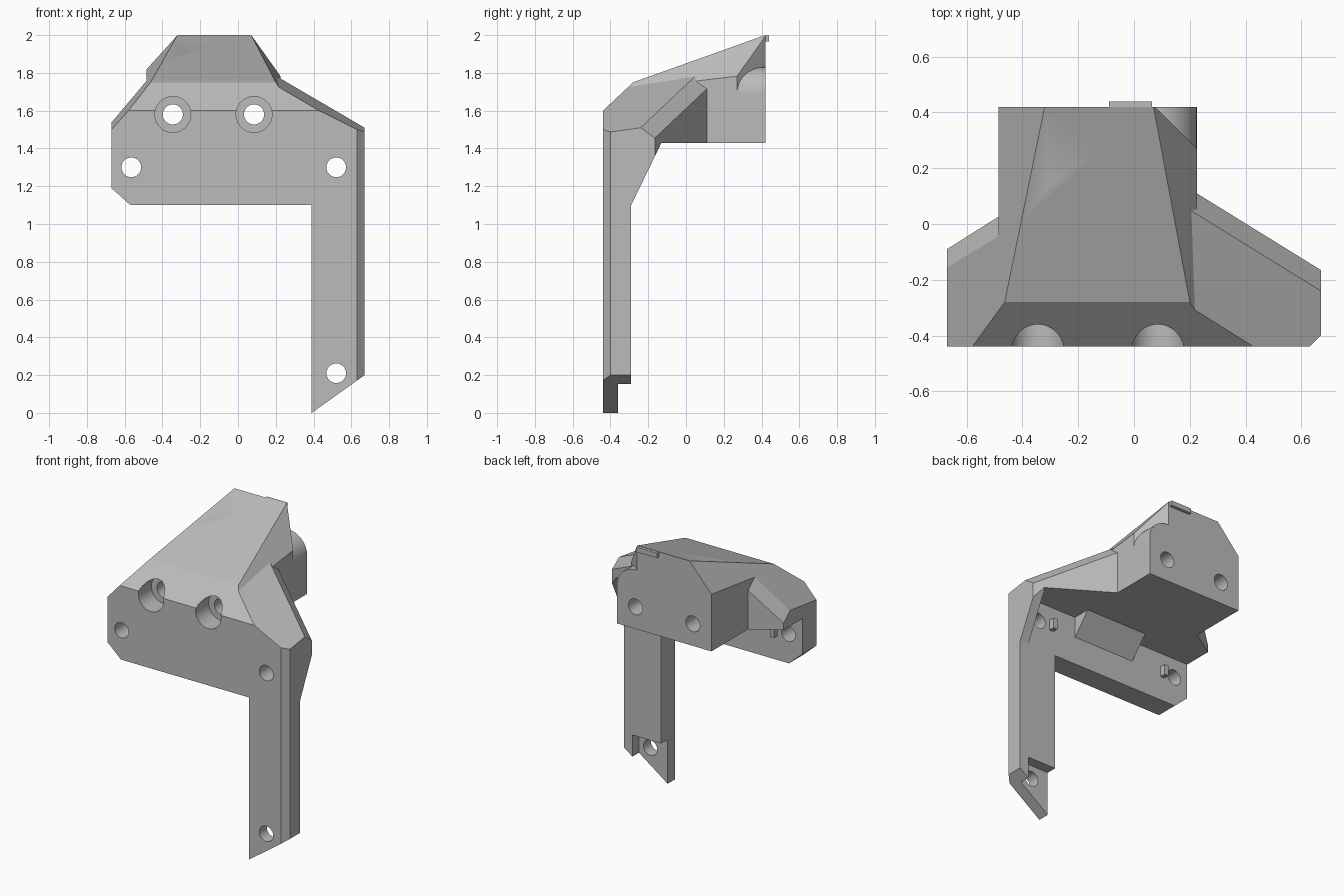
import bpy, bmesh, math
from mathutils import Vector

if "Cube" in bpy.data.objects:
    bpy.data.objects.remove(bpy.data.objects["Cube"])

grey = bpy.data.materials.new("plain grey")
grey.use_nodes = True
grey.diffuse_color = (0.5, 0.5, 0.5, 1)
grey.node_tree.nodes["Principled BSDF"].inputs["Base Color"].default_value = (0.5, 0.5, 0.5, 1)


def finish(name, bm):
    bmesh.ops.recalc_face_normals(bm, faces=bm.faces)
    mesh = bpy.data.meshes.new(name)
    bm.to_mesh(mesh)
    bm.free()
    mesh.materials.append(grey)
    obj = bpy.data.objects.new(name, mesh)
    bpy.context.collection.objects.link(obj)
    return obj


def slice_off(bm, planes):
    """Remove everything beyond each (point, outward normal) plane."""
    for point, normal in planes:
        geom = bm.verts[:] + bm.edges[:] + bm.faces[:]
        bmesh.ops.bisect_plane(bm, geom=geom, plane_co=point, plane_no=normal, clear_outer=True)
        rim = [e for e in bm.edges if e.is_boundary]
        if rim:
            bmesh.ops.holes_fill(bm, edges=rim)


def prism(name, profile, axis, lo, hi, planes=()):
    """Extrude a 2D profile along an axis, then slice it."""
    def place(a, b, t):
        return {"x": (t, a, b), "y": (a, t, b), "z": (a, b, t)}[axis]
    bm = bmesh.new()
    face = bm.faces.new([bm.verts.new(place(a, b, lo)) for a, b in profile])
    moved = bmesh.ops.extrude_face_region(bm, geom=[face])["geom"]
    bmesh.ops.translate(bm, vec=place(0, 0, hi - lo),
                        verts=[v for v in moved if isinstance(v, bmesh.types.BMVert)])
    slice_off(bm, planes)
    return finish(name, bm)


def box(name, x, y, z, planes=()):
    corners = [(x[0], y[0]), (x[1], y[0]), (x[1], y[1]), (x[0], y[1])]
    return prism(name, corners, "z", z[0], z[1], planes)


def rod(name, x, z, radius, y0, y1, sides=48):
    ring = [(x + radius * math.cos(math.tau * i / sides),
             z + radius * math.sin(math.tau * i / sides)) for i in range(sides)]
    return prism(name, ring, "y", y0, y1)


def combine(target, other, operation):
    mod = target.modifiers.new(operation, "BOOLEAN")
    mod.operation, mod.object, mod.solver = operation, other, "EXACT"
    bpy.context.view_layer.objects.active = target
    bpy.ops.object.modifier_apply(modifier=mod.name)
    bpy.data.objects.remove(other)


def plane_through(a, b, c):
    """Upward-facing plane through three points."""
    a, b, c = Vector(a), Vector(b), Vector(c)
    n = (b - a).cross(c - a)
    return a, (n if n.z > 0 else -n)


# Shared roof planes
top = ((0, 0.42, 2), (0, -0.357, 1))
brow = ((0, -0.44, 1.6), (0, -0.9375, 1))
right_slope = ((-0.58, -0.44, 1.6), (-1.11, -0.13, 1))
left_slope = ((0.07, 0.42, 2), (1.29, -0.117, 1))
wing_slope = ((0.225, -0.31, 1.72), (0.495, -0.145, 1))
left_wall = ((0.67, -0.165, 1.4), (0.275, 0.445, 0))
right_wall = ((-0.67, -0.09, 1.4), (-0.12, 0.19, 0))
left_bevel = plane_through((0.67, -0.24, 1.51), (0.225, 0.035, 1.77), (0.67, -0.165, 1.455))
right_bevel = plane_through((-0.67, -0.155, 1.535), (-0.48, -0.04, 1.763), (-0.67, -0.09, 1.475))
corner_bevel = ((0.65, -0.42, 0), (1, -1, 0))

# Front plate with the long leg
outline = [(-0.67, 1.48), (-0.67, 1.19), (-0.57, 1.1), (0.39, 1.1),
           (0.39, 0), (0.67, 0.2), (0.67, 1.48)]
bracket = prism("mounting_bracket", outline, "y", -0.44, -0.29, [corner_bevel])

# Hood block, with a notch at the rear corner over a rounded shoulder
hood = box("hood", (-0.485, 0.225), (-0.44, 0.42), (1.43, 2.05),
           [top, brow, right_slope, left_slope])
notch = prism("notch_cutter", [(0.07, 0.425), (0.23, 0.265), (0.3, 0.5), (0.07, 0.5)],
              "z", 1.69, 2.1)
combine(hood, notch, "DIFFERENCE")
combine(hood, rod("shoulder", 0.085, 1.69, 0.14, 0.2, 0.42), "UNION")

# Side wings, gussets, rear tab
parts = [
    hood,
    box("left_wing", (0, 0.67), (-0.44, 0.4), (1.43, 2),
        [top, brow, wing_slope, left_wall, left_bevel, corner_bevel]),
    box("right_wing", (-0.67, 0), (-0.44, 0.4), (1.43, 2),
        [top, brow, right_slope, right_wall, right_bevel]),
    prism("leg_gusset", [(-0.32, 1.1), (-0.29, 1.1), (-0.13, 1.43), (-0.13, 1.44), (-0.32, 1.44)],
          "x", 0.605, 0.67, [left_wall]),
    prism("middle_gusset", [(-0.32, 1.26), (-0.29, 1.29), (-0.15, 1.45), (-0.32, 1.45)],
          "x", -0.23, 0.23),
    box("rear_tab", (-0.09, 0.065), (0.4, 0.44), (1.965, 1.998), [top]),
]
for x in (-0.47, 0.42):
    parts.append(box("locating_peg", (x - 0.015, x + 0.015), (-0.31, -0.25), (1.265, 1.335)))
for part in parts:
    combine(bracket, part, "UNION")

# Pocket at the foot of the leg
combine(bracket, box("foot_cutter", (0.3, 0.605), (-0.36, -0.2), (-0.1, 0.3)), "DIFFERENCE")

# Screw holes: counterbored through the hood, plain through the plate
for x in (-0.345, 0.085):
    combine(bracket, rod("bore_cutter", x, 1.58, 0.095, -0.6, -0.3), "DIFFERENCE")
    combine(bracket, rod("hole_cutter", x, 1.58, 0.053, -0.5, 0.6), "DIFFERENCE")
for x, z in ((-0.565, 1.3), (0.52, 1.3), (0.52, 0.21)):
    combine(bracket, rod("hole_cutter", x, z, 0.052, -0.6, -0.2), "DIFFERENCE")

# Smooth the round walls, keep the edges sharp
bpy.ops.object.select_all(action="DESELECT")
bracket.select_set(True)
bpy.context.view_layer.objects.active = bracket
bpy.ops.object.shade_smooth_by_angle(angle=math.radians(20))
